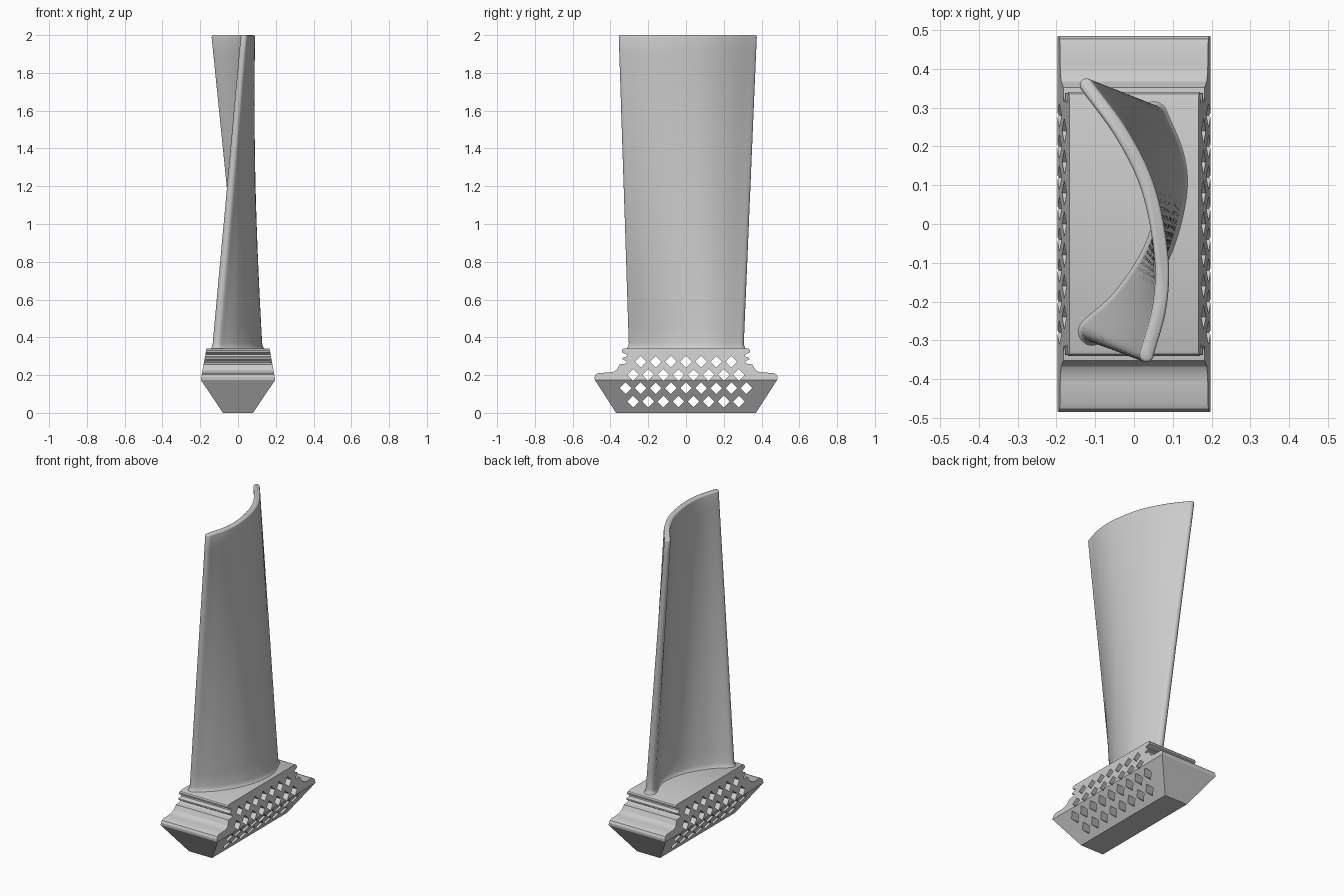
import bpy, bmesh, math
from mathutils import Vector

if "Cube" in bpy.data.objects:
    bpy.data.objects.remove(bpy.data.objects["Cube"])

def make_object(name, bm):
    bmesh.ops.recalc_face_normals(bm, faces=bm.faces)
    me = bpy.data.meshes.new(name)
    bm.to_mesh(me)
    bm.free()
    ob = bpy.data.objects.new(name, me)
    bpy.context.collection.objects.link(ob)
    return ob

def activate(ob):
    bpy.ops.object.select_all(action='DESELECT')
    ob.select_set(True)
    bpy.context.view_layer.objects.active = ob

def prism(bm, yz, half_x):
    # extrude a side profile symmetrically along x
    a, b = [[bm.verts.new((s * half_x, y, z)) for y, z in yz] for s in (-1, 1)]
    bm.faces.new(a)
    bm.faces.new(b[::-1])
    for i in range(len(a)):
        j = (i + 1) % len(a)
        bm.faces.new((a[i], a[j], b[j], b[i]))

# Root block: side profile with lip and seal grooves
half = [(.37, 0), (.472, .158), (.483, .175), (.484, .19), (.477, .204), (.46, .212),
        (.41, .213), (.385, .217), (.367, .228), (.358, .245), (.352, .257),
        (.32, .261), (.312, .268), (.317, .275), (.337, .283), (.336, .291),
        (.313, .299), (.311, .308), (.338, .32), (.34, .33), (.335, .338), (.325, .342)]
bm = bmesh.new()
prism(bm, half + [(-y, z) for y, z in reversed(half)], 0.5)
# Taper both flanks by slicing with sloping planes
for (x0, z0), (x1, z1) in (((.08, 0), (.197, .175)), ((.197, .175), (.167, .34))):
    for s in (-1, 1):
        res = bmesh.ops.bisect_plane(
            bm, geom=bm.verts[:] + bm.edges[:] + bm.faces[:], dist=1e-6,
            plane_co=(s * x0, 0, z0), plane_no=(s * (z1 - z0), 0, x0 - x1), clear_outer=True)
        cut = [e for e in res['geom_cut'] if isinstance(e, bmesh.types.BMEdge)]
        bmesh.ops.holes_fill(bm, edges=cut, sides=0)
root = make_object("root_block", bm)

# Diamond holes right through the root
bm = bmesh.new()
r = 0.031
for z, n in ((.06, 8), (.131, 9), (.201, 8), (.271, 7)):
    for i in range(n):
        y = (i - (n - 1) / 2) * 0.08
        prism(bm, [(y - r, z), (y, z - r), (y + r, z), (y, z + r)], 0.4)
cutter = make_object("hole_cutter", bm)
cutter.hide_render = True
mod = root.modifiers.new("holes", 'BOOLEAN')
mod.operation = 'DIFFERENCE'
mod.solver = 'EXACT'
mod.object = cutter
activate(root)
bpy.ops.object.modifier_apply(modifier=mod.name)
bpy.data.objects.remove(cutter)
bpy.ops.object.shade_smooth_by_angle(angle=math.radians(28))

# Blade: curved centre lines at foot and tip
FOOT = [(-.108, -.277), (-.02, -.195), (.06, -.07), (.099, .07), (.094, .17), (.05, .28)]
TIP = [(.032, -.338), (.066, -.21), (.070, -.08), (.037, .09), (-.03, .23), (-.122, .357)]

def spline(pts, per=8):
    p = [Vector(q) for q in pts]
    p = [2 * p[0] - p[1]] + p + [2 * p[-1] - p[-2]]
    out = []
    for i in range(1, len(p) - 2):
        a, b, c, d = p[i - 1:i + 3]
        for k in range(per):
            t = k / per
            out.append(.5 * (2 * b + (c - a) * t + (2 * a - 5 * b + 4 * c - d) * t * t
                             + (3 * b - a - 3 * c + d) * t ** 3))
    return out + [p[-2]]

foot_line, tip_line = spline(FOOT), spline(TIP)

def section(f, rad):
    # rounded strip of given radius around the blended centre line
    c = [a.lerp(b, f) for a, b in zip(foot_line, tip_line)]
    n = len(c)
    tan = [(c[min(i + 1, n - 1)] - c[max(i - 1, 0)]).normalized() for i in range(n)]
    nor = [Vector((t.y, -t.x)) for t in tan]
    arc = [math.pi * k / 8 for k in range(1, 8)]
    out = [p + q * rad for p, q in zip(c, nor)]
    out += [c[-1] + rad * (nor[-1] * math.cos(a) + tan[-1] * math.sin(a)) for a in arc]
    out += [p - q * rad for p, q in zip(c[::-1], nor[::-1])]
    out += [c[0] - rad * (nor[0] * math.cos(a) + tan[0] * math.sin(a)) for a in arc]
    return out

# Levels: blend, radius, height (fillet at foot, straight loft, rounded tip)
levels = [(0, .042, .335), (0, .034, .344), (0, .029, .353), (0, .026, .368)]
levels += [(k / 20, .026 - .008 * k / 20, .368 + 1.622 * k / 20) for k in range(1, 21)]
levels += [(1, .016, 1.997), (1, .012, 2.0)]
bm = bmesh.new()
rings = [[bm.verts.new((p.x, p.y, z)) for p in section(f, rad)] for f, rad, z in levels]
for a, b in zip(rings, rings[1:]):
    for i in range(len(a)):
        j = (i + 1) % len(a)
        bm.faces.new((a[i], a[j], b[j], b[i]))
bm.faces.new(rings[0])
bm.faces.new(rings[-1])
blade = make_object("blade", bm)
activate(blade)
bpy.ops.object.shade_smooth_by_angle(angle=math.radians(40))
